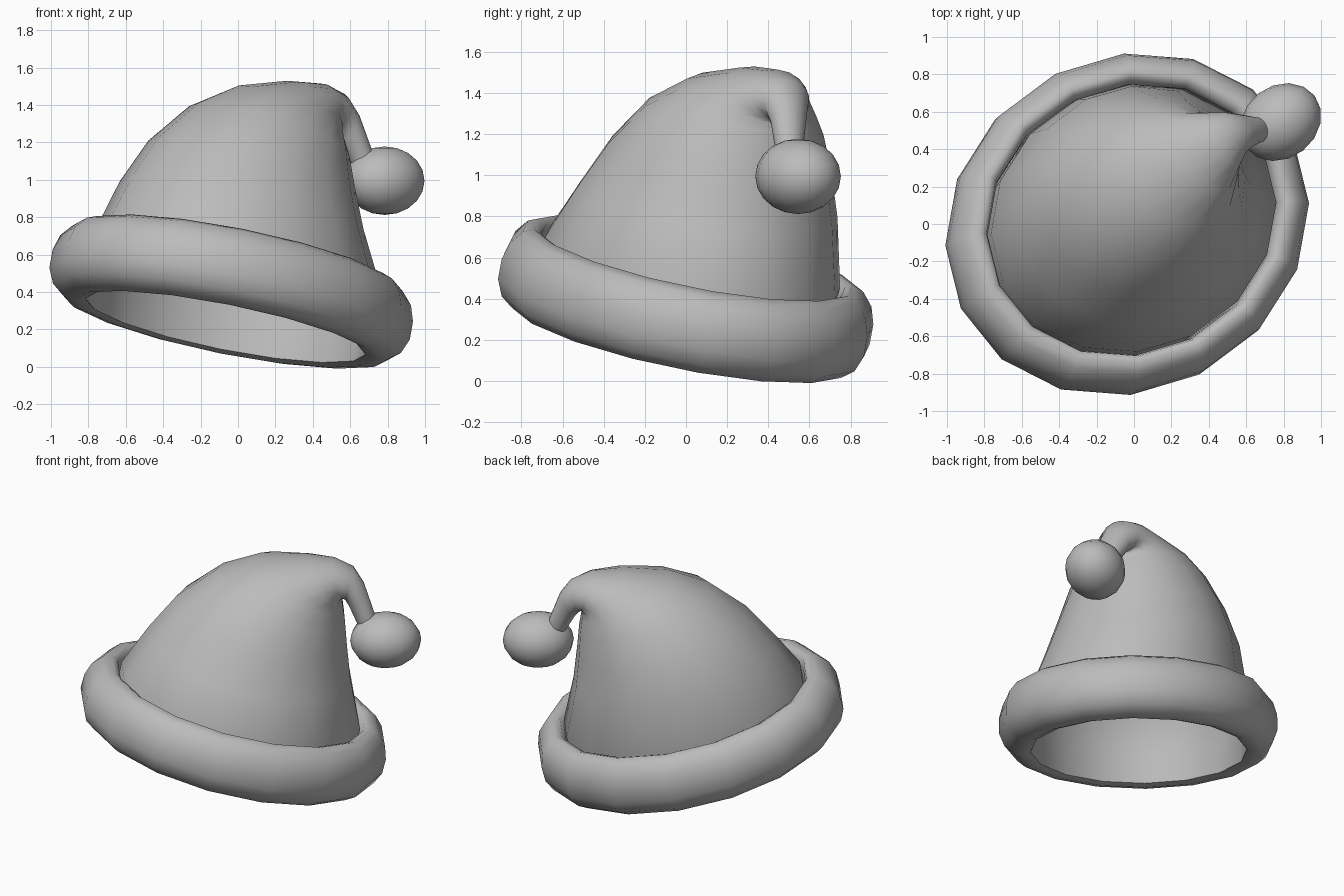
import bpy, bmesh, math
from mathutils import Vector, Matrix

if "Cube" in bpy.data.objects:
    bpy.data.objects.remove(bpy.data.objects["Cube"])

SIDES = 16
AXIS = math.radians(32)      # direction the hat leans towards
PHASE = math.radians(-5.5)

felt = bpy.data.materials.new("grey felt")
felt.diffuse_color = (0.5, 0.5, 0.5, 1)
felt.use_nodes = True
felt.node_tree.nodes["Principled BSDF"].inputs["Base Color"].default_value = felt.diffuse_color

ANGLES = [PHASE + math.tau * i / SIDES for i in range(SIDES)]
LEAN = Matrix.Rotation(AXIS, 4, 'Z')
TILT = (Matrix.Translation((-0.033, 0.002, 0.405))
        @ Vector((0, 0, 1)).rotation_difference(Vector((0.18, 0.18, 1))).to_matrix().to_4x4()
        @ LEAN @ Matrix.Diagonal((1.05, 0.92, 1, 1)))


def brim_ring(r, h):
    """Ring on the tilted, slightly oval brim plane."""
    return [TILT @ Vector((r * math.cos(a), r * math.sin(a), h)) for a in ANGLES]


def cone_ring(uo, zo, ui, zi, w, shift):
    """Oblique ring between an outer and an inner point of the lean plane."""
    ring = []
    for a in ANGLES:
        t = (1 + math.cos(a)) / 2
        ring.append(LEAN @ Vector((uo + (ui - uo) * t, shift + w * math.sin(a),
                                   zo + (zi - zo) * t)))
    return ring


def loft(name, rings, cap_end=False):
    """Skin a list of equal-length vertex rings."""
    bm = bmesh.new()
    loops = [[bm.verts.new(p) for p in ring] for ring in rings]
    for a, b in zip(loops, loops[1:]):
        for i in range(SIDES):
            j = (i + 1) % SIDES
            bm.faces.new((a[i], a[j], b[j], b[i]))
    if cap_end:
        bm.faces.new(loops[-1])
    return finish(name, bm)


def finish(name, bm):
    bmesh.ops.recalc_face_normals(bm, faces=bm.faces)
    mesh = bpy.data.meshes.new(name)
    bm.to_mesh(mesh)
    bm.free()
    mesh.materials.append(felt)
    mesh.shade_smooth()
    obj = bpy.data.objects.new(name, mesh)
    bpy.context.collection.objects.link(obj)
    return obj


# Padded brim: oval section swept round the tilted ring
section = [(0.752, -0.195), (0.80, -0.21), (0.87, -0.198), (0.932, -0.15),
           (0.966, -0.07), (0.966, 0.03), (0.94, 0.115), (0.885, 0.18),
           (0.83, 0.203), (0.79, 0.185), (0.775, 0.13), (0.765, 0.0), (0.752, -0.195)]
loft("brim", [brim_ring(r, h) for r, h in section])

# Hollow cone that bends over into a tapering tail:
# outer (u, z), inner (u, z), half width, sideways shift
spine = [
    (-0.59, 1.01, 0.73, 0.72, 0.63, 0.075),
    (-0.41, 1.225, 0.705, 0.95, 0.54, 0.10),
    (-0.16, 1.41, 0.69, 1.12, 0.44, 0.11),
    (0.10, 1.505, 0.675, 1.21, 0.34, 0.12),
    (0.40, 1.53, 0.665, 1.25, 0.24, 0.12),
    (0.61, 1.515, 0.67, 1.265, 0.17, 0.13),
    (0.74, 1.46, 0.685, 1.25, 0.125, 0.135),
    (0.81, 1.36, 0.71, 1.21, 0.10, 0.115),
    (0.885, 1.15, 0.77, 1.09, 0.07, 0.077),
    (0.93, 1.02, 0.81, 1.00, 0.06, 0.067),
]
cone_rings = [brim_ring(0.75, -0.195), brim_ring(0.755, 0.0), brim_ring(0.765, 0.18)]
cone_rings += [cone_ring(*s) for s in spine]
loft("hat_cone", cone_rings, cap_end=True)

# Pompom: slightly stretched ball at the end of the tail
bm = bmesh.new()
bmesh.ops.create_uvsphere(bm, u_segments=16, v_segments=10, radius=1)
bmesh.ops.transform(bm, verts=bm.verts, matrix=Matrix.Translation((0.784, 0.545, 0.995))
                    @ Matrix.Rotation(math.radians(38), 4, 'Z')
                    @ Matrix.Diagonal((0.23, 0.194, 0.183, 1)))
finish("pompom", bm)
